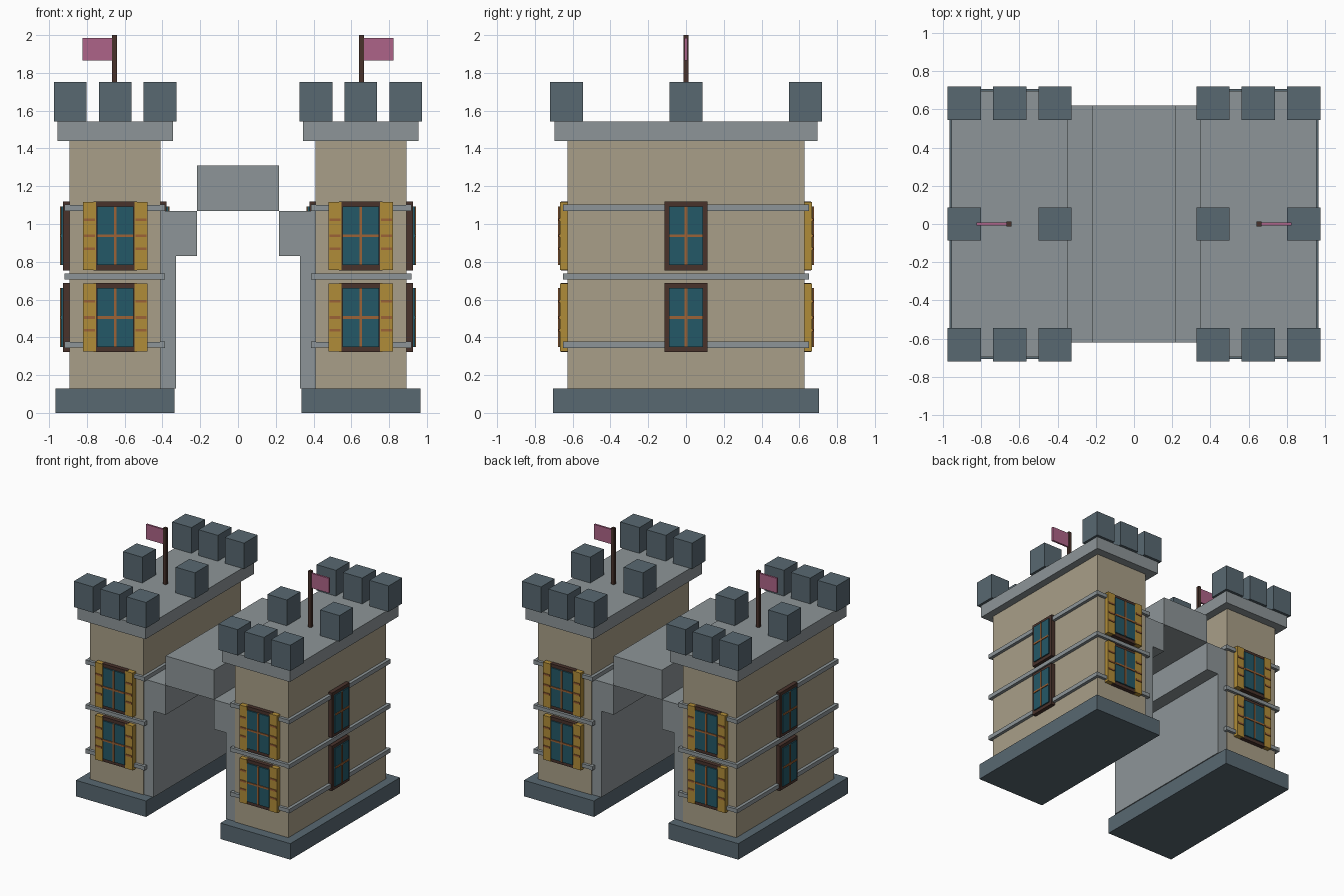
import bpy, bmesh
from mathutils import Vector

cube = bpy.data.objects.get("Cube")
if cube:
    bpy.data.objects.remove(cube, do_unlink=True)


def material(name, rgb):
    lin = [((c / 255 + 0.055) / 1.055) ** 2.4 for c in rgb]
    m = bpy.data.materials.new(name)
    m.use_nodes = True
    m.diffuse_color = (*lin, 1)
    bsdf = m.node_tree.nodes["Principled BSDF"]
    bsdf.inputs["Base Color"].default_value = (*lin, 1)
    bsdf.inputs["Roughness"].default_value = 0.9
    return m


SLATE = material("slate", (88, 104, 113))
GREY = material("grey stone", (141, 149, 152))
TAN = material("tan wall", (169, 159, 136))
BROWN = material("dark wood", (72, 50, 43))
GLASS = material("teal glass", (36, 88, 103))
ORANGE = material("orange wood", (156, 98, 54))
YELLOW = material("yellow shutter", (176, 140, 56))
PINK = material("pink cloth", (174, 100, 136))


def make(name, mat, boxes):
    """One object from boxes, each given by two opposite corners."""
    bm = bmesh.new()
    for a, b in boxes:
        a, b = Vector(a), Vector(b)
        for v in bmesh.ops.create_cube(bm, size=1)["verts"]:
            v.co = (a + b) / 2 + Vector(c * abs(d) for c, d in zip(v.co, b - a))
    mesh = bpy.data.meshes.new(name)
    bm.to_mesh(mesh)
    bm.free()
    mesh.materials.append(mat)
    ob = bpy.data.objects.new(name, mesh)
    bpy.context.collection.objects.link(ob)
    return ob


MID = 0.65      # distance of each tower's centre from x = 0
LEVELS = (0.505, 0.937)


def window(name, origin, axis, sign, shutters):
    """Window lying on a wall; u runs along the wall, d outwards from it."""
    def box(u0, u1, z0, z1, depth):
        corners = []
        for u, d, z in ((u0, -0.01, z0), (u1, depth, z1)):
            off = (u, sign * d, z) if axis == "y" else (sign * d, u, z)
            corners.append(tuple(o + p for o, p in zip(origin, off)))
        return corners

    make(name + "_frame", BROWN, [box(-0.114, 0.114, -0.182, 0.182, 0.033)])
    w = 0.097 if shutters else 0.089
    make(name + "_glass", GLASS, [box(-w, w, -0.155, 0.155, 0.043)])
    make(name + "_bars", ORANGE, [box(-0.007, 0.007, -0.155, 0.155, 0.049),
                                  box(-w, w, -0.007, 0.007, 0.049)])
    if shutters:
        make(name + "_shutters", YELLOW,
             [box(s * 0.102, s * 0.17, -0.18, 0.18, 0.04) for s in (-1, 1)])
        make(name + "_slats", ORANGE,
             [box(s * 0.108, s * 0.165, z - 0.007, z + 0.007, 0.046)
              for s in (-1, 1) for z in (-0.068, 0, 0.086)])


for side, s in (("left", 1), ("right", -1)):
    def tower_box(x0, x1, y, z0, z1):
        return ((s * x0, -y, z0), (s * x1, y, z1))

    # Tower masses
    make(side + "_base", SLATE, [tower_box(0.335, 0.965, 0.705, 0, 0.13)])
    make(side + "_tower", TAN, [tower_box(0.411, 0.893, 0.628, 0.13, 1.44)])
    make(side + "_cornice", GREY, [tower_box(0.345, 0.955, 0.697, 1.44, 1.543)])

    # Battlements: three at each end, two at the middle
    h = 0.087
    make(side + "_battlements", SLATE,
         [((s * x - h, y - h, 1.543), (s * x + h, y + h, 1.753))
          for y in (-0.632, 0, 0.632) for x in (0.413, MID, 0.888)
          if y or x != MID])

    # Rods wrapped around the walls
    rods = []
    for z in (0.36, 0.722, 1.085):
        for x in (0.4, 0.904):
            rods.append(tower_box(x - 0.014, x + 0.014, 0.652, z - 0.017, z + 0.017))
        for y in (-0.637, 0.637):
            rods.append(((s * 0.387, y - 0.014, z - 0.015),
                         (s * 0.915, y + 0.014, z + 0.015)))
    make(side + "_rods", GREY, rods)

    # Windows on all four walls
    for floor, z in zip(("lower", "upper"), LEVELS):
        for face, d in (("front", -1), ("back", 1)):
            window(f"{side}_{floor}_{face}_window", (s * MID, d * 0.628, z), "y", d, True)
        window(f"{side}_{floor}_outer_window", (s * 0.893, 0, z), "x", s, False)
        window(f"{side}_{floor}_inner_window", (s * 0.411, 0, z), "x", -s, False)

    # Flag
    x = 0.653
    make(side + "_flagpole", BROWN, [tower_box(x - 0.013, x + 0.013, 0.013, 1.54, 2.0)])
    make(side + "_flag", PINK, [tower_box(x + 0.013, 0.823, 0.008, 1.865, 1.985)])

    # Stepped side of the gateway
    make(side + "_gate_wall", GREY, [tower_box(0.327, 0.415, 0.62, 0.13, 0.83)])
    make(side + "_gate_step", GREY, [tower_box(0.217, 0.415, 0.62, 0.83, 1.07)])

# Top of the gateway
make("gate_top", GREY, [((-0.217, -0.62, 1.07), (0.217, 0.62, 1.31))])
